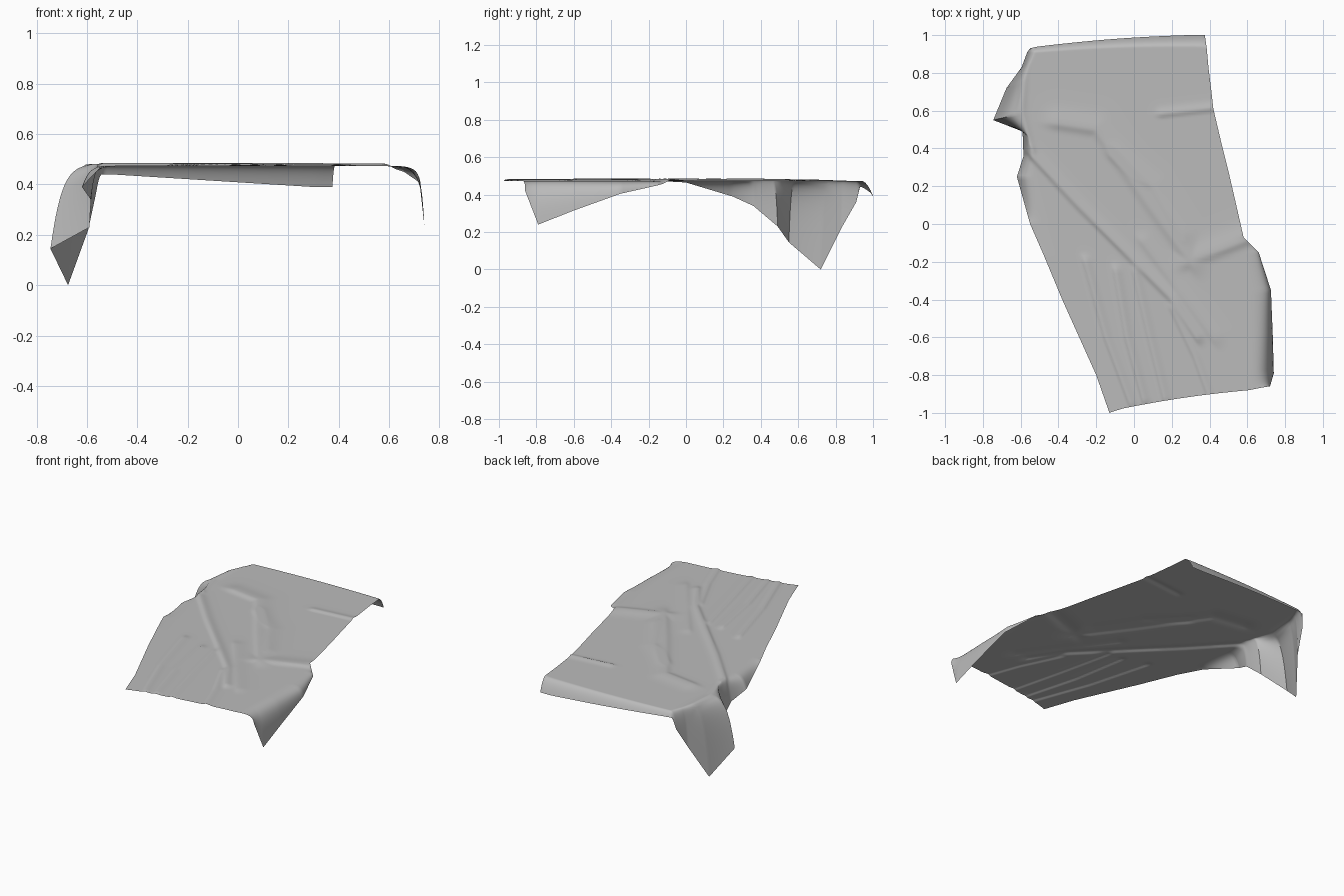
import bpy
import math
from mathutils import Vector

cube = bpy.data.objects.get("Cube")
if cube:
    bpy.data.objects.remove(cube, do_unlink=True)

TOP = 0.474          # height of the flat part of the cloth
STEPS = 14           # mesh rows between two key rows
FLAP, MIDDLE = 14, 90

# Key rows from back to front: edge x, y, z and the x, y of the bend
left_edge = [
    (-.55, .93, .44, -.50, .935),
    (-.565, .91, .36, -.52, .90),
    (-.595, .83, .22, -.55, .84),
    (-.675, .72, 0, -.57, .76),
    (-.745, .55, .145, -.59, .58),
    (-.59, .49, .23, -.555, .45),
    (-.585, .36, .34, -.53, .36),
    (-.62, .25, .39, -.52, .24),
    (-.55, 0, .465, -.45, 0),
    (-.48, -.16, TOP, -.40, -.16),
    (-.38, -.40, TOP, -.30, -.40),
    (-.29, -.60, TOP, -.20, -.60),
    (-.20, -.80, TOP, -.10, -.80),
    (-.13, -1, TOP, -.05, -.98),
]
right_edge = [
    (.375, 1, .39, .30, .995),
    (.385, .93, TOP, .31, .93),
    (.395, .82, TOP, .32, .82),
    (.41, .70, TOP, .33, .70),
    (.42, .61, TOP, .34, .60),
    (.46, .44, TOP, .38, .44),
    (.50, .28, TOP, .42, .28),
    (.53, .15, TOP, .45, .15),
    (.58, -.07, TOP, .48, -.07),
    (.66, -.15, .45, .54, -.17),
    (.725, -.35, .405, .60, -.37),
    (.735, -.60, .315, .62, -.58),
    (.74, -.79, .24, .62, -.77),
    (.72, -.86, .42, .61, -.885),
]

# Wrinkles: path of x, y points, then height and width
wrinkles = [
    ([(-.56, .38), (-.3, .1), (0, -.2), (.2, -.4), (.33, -.6)], .011, .035),
    ([(-.4, .53), (-.2, .5), (.08, .1), (.3, -.2), (.58, -.09)], .01, .07),
    ([(-.1, .35), (.1, .2), (.25, -.05)], .006, .06),
    ([(.05, -.1), (.2, -.3), (.42, -.6)], .006, .05),
    ([(-.26, -.2), (-.15, -.6), (-.02, -.95)], .009, .03),
    ([(-.1, -.25), (-.04, -.6), (.05, -.93)], .009, .03),
    ([(0, -.25), (.08, -.6), (.16, -.92)], .008, .03),
    ([(.2, -.45), (.32, -.7), (.4, -.92)], .008, .03),
    ([(.15, .58), (.42, .61)], .007, .03),
    ([(-.59, .85), (-.6, .6), (-.55, .4)], .008, .025),
]


def wrinkle_height(x, y):
    """Sum of ridges, steep on one side and soft on the other."""
    total = 0
    p = Vector((x, y))
    for path, height, width in wrinkles:
        best = 0
        for a, b in zip(path, path[1:]):
            a, b = Vector(a), Vector(b)
            d = b - a
            f = (p - a).dot(d) / d.length_squared
            over = max(0, -f, f - 1) * d.length
            side = (d.x * (y - a.y) - d.y * (x - a.x)) / d.length
            spread = width if side > 0 else width * .4
            ridge = math.exp(-(side / spread) ** 2 - (over / width) ** 2)
            best = max(best, ridge)
        total += best * height
    return min(total, .011)


def key_row(table, i, f):
    """Edge and bend point part way between two key rows."""
    ends = []
    for k in (i, i + 1):
        x, y, z, bx, by = table[k]
        bend_z = z if k == 0 else TOP
        ends.append((Vector((x, y, z)), Vector((bx, by, bend_z))))
    edge = ends[0][0].lerp(ends[1][0], f)
    bend = ends[0][1].lerp(ends[1][1], f)
    if i == 0:      # round the cloth over the back edge
        bend.z = ends[0][1].z + (TOP - ends[0][1].z) * (1 - (1 - f) ** 2)
        if table is right_edge:
            edge.z = bend.z
    return edge, bend


def hang(edge, bend, lean):
    """Curve from the bend down to the edge, bend first."""
    corner = edge.lerp(bend, lean)
    corner.z = bend.z
    h1, h2 = bend.lerp(corner, .85), edge.lerp(corner, .7)
    points = []
    for k in range(FLAP + 1):
        t = k / FLAP
        s = 1 - t
        points.append(bend * s**3 + h1 * (3 * s * s * t) + h2 * (3 * s * t * t) + edge * t**3)
    return points


# Sweep the rows into one sheet
verts, faces = [], []
intervals = len(left_edge) - 1
rows = intervals * STEPS + 1
for r in range(rows):
    i = min(r // STEPS, intervals - 1)
    f = r / STEPS - i
    le, lb = key_row(left_edge, i, f)
    re, rb = key_row(right_edge, i, f)
    row = hang(le, lb, .3)[::-1]
    row += [lb.lerp(rb, k / MIDDLE) for k in range(1, MIDDLE)]
    row += hang(re, rb, .08)
    for k, p in enumerate(row):
        p.y += .015 * math.sin(math.pi * k / (len(row) - 1))
        fade = max(0, min(1, (p.z - .36) / .1))
        p.z += wrinkle_height(p.x, p.y) * fade
        verts.append(p)

cols = len(verts) // rows
for r in range(rows - 1):
    for c in range(cols - 1):
        a = r * cols + c
        faces.append((a, a + cols, a + cols + 1, a + 1))

mesh = bpy.data.meshes.new("draped_cloth")
mesh.from_pydata(verts, [], faces)
cloth = bpy.data.objects.new("draped_cloth", mesh)
bpy.context.collection.objects.link(cloth)

# Plain grey fabric
colour = (.5, .5, .5, 1)
fabric = bpy.data.materials.new("grey_fabric")
fabric.use_nodes = True
fabric.diffuse_color = colour
fabric.node_tree.nodes["Principled BSDF"].inputs["Base Color"].default_value = colour
mesh.materials.append(fabric)

bpy.context.view_layer.objects.active = cloth
cloth.select_set(True)
bpy.ops.object.shade_smooth_by_angle(angle=math.radians(50))
